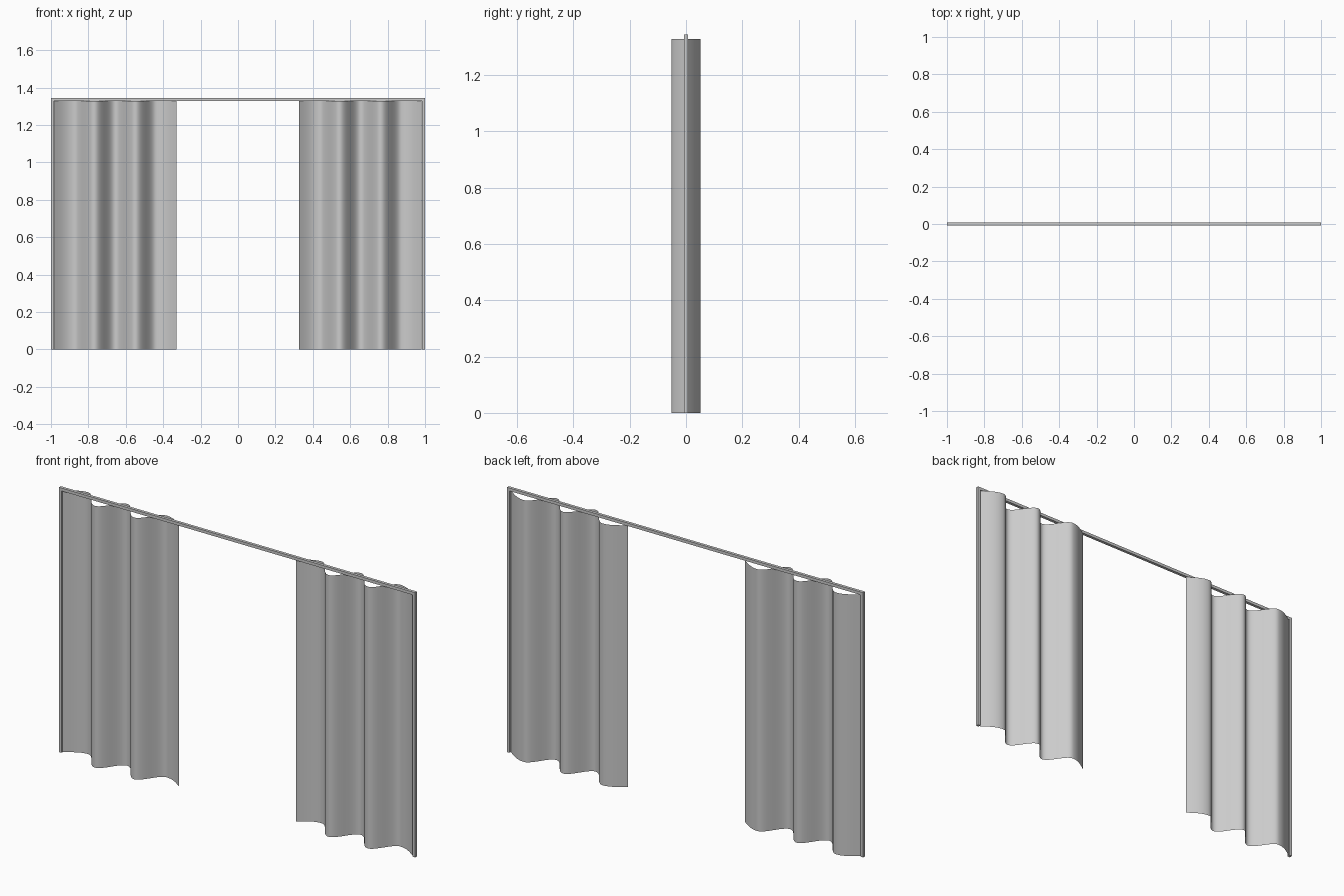
import bpy, bmesh, math

if "Cube" in bpy.data.objects:
    bpy.data.objects.remove(bpy.data.objects["Cube"])

T = 0.015      # frame bar thickness
H = 1.343      # overall height
TOP = 1.328    # curtain height


def box(bm, x0, x1, z0, z1):
    r = bmesh.ops.create_cube(bm, size=1)
    for v in r["verts"]:
        v.co.x = x0 + (v.co.x + 0.5) * (x1 - x0)
        v.co.y *= T
        v.co.z = z0 + (v.co.z + 0.5) * (z1 - z0)


def bar(name, *dims):
    bm = bmesh.new()
    box(bm, *dims)
    me = bpy.data.meshes.new(name)
    bm.to_mesh(me)
    bm.free()
    ob = bpy.data.objects.new(name, me)
    bpy.context.collection.objects.link(ob)


# Frame: top rail and two posts
bar("top_rail", -1, 1, H - T, H)
bar("left_post", -1, -1 + T, 0, H - T)
bar("right_post", 1 - T, 1, 0, H - T)

# Fold extremes along the curtain (distance, depth); ends lie on the rail line
FOLDS = [(0.107, 0.051), (0.218, -0.052), (0.328, 0.051), (0.438, -0.052), (0.548, 0.051)]
WIDTH = 0.655
STEPS = 14


def fold_profile():
    pts = []
    for i in range(STEPS):                      # opening quarter wave
        t = i / STEPS
        pts.append((FOLDS[0][0] * t, FOLDS[0][1] * math.sin(t * math.pi / 2)))
    for (xa, ya), (xb, yb) in zip(FOLDS, FOLDS[1:]):
        for i in range(STEPS):                  # half waves
            t = i / STEPS
            pts.append((xa + (xb - xa) * t, ya + (yb - ya) * (1 - math.cos(t * math.pi)) / 2))
    xa, ya = FOLDS[-1]
    for i in range(STEPS + 1):                  # closing quarter wave
        t = i / STEPS
        pts.append((xa + (WIDTH - xa) * t, ya * math.cos(t * math.pi / 2)))
    return pts


def curtain(name, x0):
    # Single-sheet cloth extruded straight up from the fold profile
    bm = bmesh.new()
    cols = [(bm.verts.new((x0 + x, y, 0)), bm.verts.new((x0 + x, y, TOP)))
            for x, y in fold_profile()]
    for a, b in zip(cols, cols[1:]):
        f = bm.faces.new((a[0], b[0], b[1], a[1]))
        f.smooth = True
    me = bpy.data.meshes.new(name)
    bm.to_mesh(me)
    bm.free()
    bpy.context.collection.objects.link(bpy.data.objects.new(name, me))


curtain("left_curtain", -0.985)
curtain("right_curtain", 0.326)
